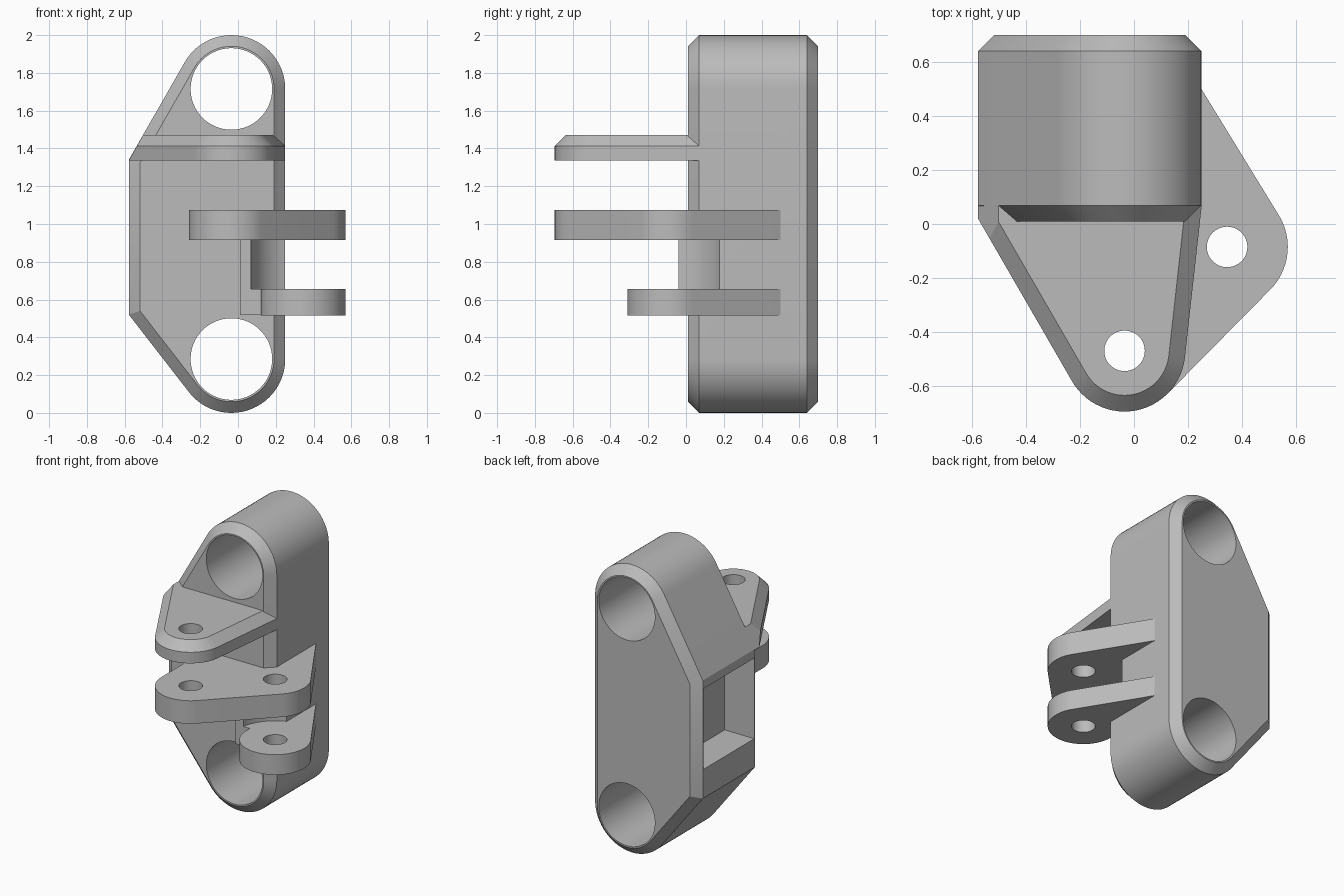
import bpy, bmesh, math
from mathutils import Vector
from mathutils.geometry import convex_hull_2d

old = bpy.data.objects.get("Cube")
if old:
    bpy.data.objects.remove(old, do_unlink=True)

grey = bpy.data.materials.new("plain grey")
grey.use_nodes = True
GREY = (0.5, 0.5, 0.5, 1)
grey.diffuse_color = GREY
grey.node_tree.nodes["Principled BSDF"].inputs["Base Color"].default_value = GREY


def circle(center, r, n=64):
    return [(center[0] + r * math.cos(2 * math.pi * i / n),
             center[1] + r * math.sin(2 * math.pi * i / n)) for i in range(n)]


def box(x0, x1, y0, y1):
    return [(x0, y0), (x1, y0), (x1, y1), (x0, y1)]


def prism(name, points, lo, hi, axis="z", chamfer=0, ends=(), clip=None):
    """Extrude the convex outline of points; chamfer the rims at the given ends."""
    outline = [points[i] for i in convex_hull_2d([Vector(p) for p in points])]
    place = (lambda p, t: (p[0], t, p[1])) if axis == "y" else (lambda p, t: (p[0], p[1], t))
    k = 1 if axis == "y" else 2
    bm = bmesh.new()
    rims = [[bm.verts.new(place(p, t)) for p in outline] for t in (lo, hi)]
    for rim in rims:
        bm.faces.new(rim)
    n = len(outline)
    for i in range(n):
        j = (i + 1) % n
        bm.faces.new((rims[0][i], rims[0][j], rims[1][j], rims[1][i]))
    bmesh.ops.recalc_face_normals(bm, faces=bm.faces)
    if chamfer:
        rim_edges = [e for e in bm.edges
                     if any(all(abs(v.co[k] - t) < 1e-5 for v in e.verts) for t in ends)]
        bmesh.ops.bevel(bm, geom=rim_edges, offset=chamfer, segments=1,
                        affect="EDGES", clamp_overlap=False)
    if clip:
        cut = bmesh.ops.bisect_plane(bm, geom=bm.verts[:] + bm.edges[:] + bm.faces[:],
                                     plane_co=clip[0], plane_no=clip[1], clear_outer=True)
        edges = [g for g in cut["geom_cut"] if isinstance(g, bmesh.types.BMEdge)]
        bmesh.ops.holes_fill(bm, edges=edges, sides=0)
    bmesh.ops.recalc_face_normals(bm, faces=bm.faces)
    mesh = bpy.data.meshes.new(name)
    bm.to_mesh(mesh)
    bm.free()
    mesh.materials.append(grey)
    obj = bpy.data.objects.new(name, mesh)
    bpy.context.collection.objects.link(obj)
    return obj


def activate(obj):
    bpy.ops.object.select_all(action="DESELECT")
    obj.select_set(True)
    bpy.context.view_layer.objects.active = obj


def carve(obj, *cutters):
    activate(obj)
    for cutter in cutters:
        cutter.hide_render = True
        mod = obj.modifiers.new("carve", "BOOLEAN")
        mod.operation, mod.solver, mod.object = "DIFFERENCE", "EXACT", cutter
        bpy.ops.object.modifier_apply(modifier=mod.name)


# Main dimensions
LOW, HIGH = (-0.035, 0.285), (-0.035, 1.715)      # body bores (x, z)
FRONT_PIN, SIDE_PIN = (-0.035, -0.47), (0.345, -0.085)   # pin holes (x, y)
LUG = 0.225
FRONT, BACK = 0.01, 0.7

# Cutters
bores = [prism("bore_cutter", circle(c, 0.216), -0.5, 1, "y") for c in (LOW, HIGH)]
pins = [prism("pin_cutter", circle(c, 0.075), 0.3, 1.7) for c in (FRONT_PIN, SIDE_PIN)]
pocket = prism("pocket_cutter", box(-0.8, -0.35, 0.075, 0.635), 0.72, 1.28)
clearance = prism("clearance_cutter", circle(SIDE_PIN, 0.28), 0.655, 0.915)

# Body: tall block with two bores, side pocket and round clearance
body = prism("body", circle(LOW, 0.285) + circle(HIGH, 0.285) + [(-0.578, 0.52), (-0.578, 1.34)],
             FRONT, BACK, "y", 0.059, (FRONT, BACK))
carve(body, *bores, pocket, clearance)

# Top lug plate, its left end trimmed along the sloping body side
slope = math.radians(60.7)
top_plate = prism("top_plate", circle(FRONT_PIN, LUG) +
                  [(-0.578, 0.02), (-0.575, 0.3), (0.25, 0.06), (0.246, 0.3)],
                  1.335, 1.472, "z", 0.06, (1.472,),
                  ((-0.576, 0, 1.34), (-math.sin(slope), 0, math.cos(slope))))
carve(top_plate, pins[0])

# Middle plate joins both pins
middle_plate = prism("middle_plate", circle(FRONT_PIN, LUG) + circle(SIDE_PIN, LUG) +
                     [(0.25, 0.5), (0.2, 0.5), (-0.26, 0.1)], 0.915, 1.075)
carve(middle_plate, *pins)

# Bottom plate carries the side pin
bottom_plate = prism("bottom_plate", circle(SIDE_PIN, LUG) +
                     [(0.25, 0.5), (0.2, 0.5), (0.12, 0.2)], 0.515, 0.655)
carve(bottom_plate, pins[1])

# Web between the middle and bottom plates
web = prism("web", box(0.01, 0.2, -0.04, 0.15), 0.518, 0.92)
carve(web, clearance, pins[1])

for cutter in bores + pins + [pocket, clearance]:
    bpy.data.objects.remove(cutter, do_unlink=True)

for part in (body, top_plate, middle_plate, bottom_plate, web):
    activate(part)
    bpy.ops.object.shade_smooth_by_angle(angle=math.radians(25))
